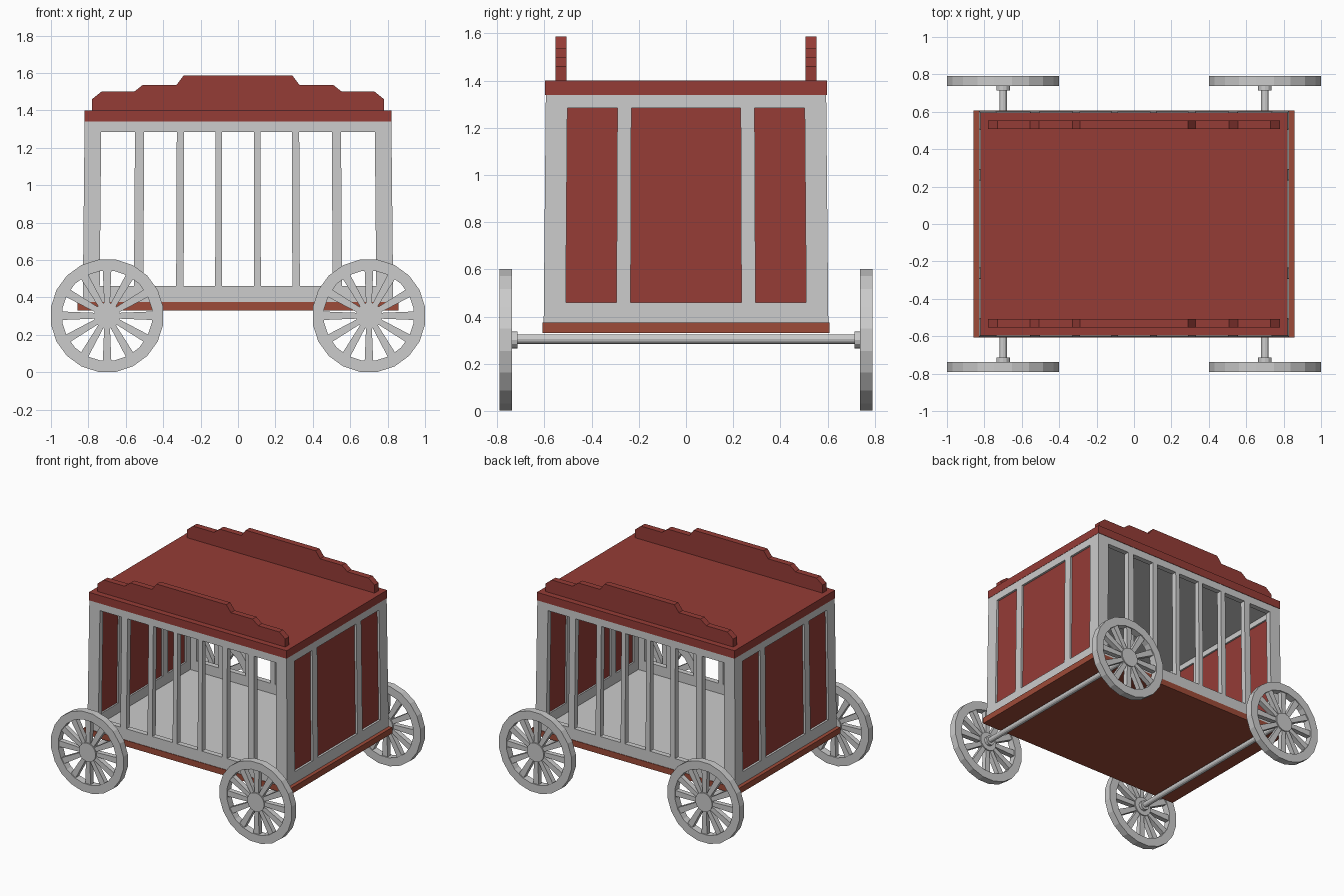
import bpy, bmesh, math
from mathutils import Matrix, Vector

if "Cube" in bpy.data.objects:
    bpy.data.objects.remove(bpy.data.objects["Cube"])


def material(name, rgb):
    m = bpy.data.materials.new(name)
    m.diffuse_color = (*rgb, 1)
    m.use_nodes = True
    m.node_tree.nodes["Principled BSDF"].inputs["Base Color"].default_value = m.diffuse_color
    return m


RED = material("red_paint", (0.30, 0.045, 0.037))
BASE_RED = material("base_red_paint", (0.34, 0.07, 0.04))


def finish(name, bm, mat=None):
    bmesh.ops.recalc_face_normals(bm, faces=bm.faces)
    me = bpy.data.meshes.new(name)
    bm.to_mesh(me)
    bm.free()
    ob = bpy.data.objects.new(name, me)
    bpy.context.collection.objects.link(ob)
    if mat:
        me.materials.append(mat)
    return ob


def add_box(bm, x0, x1, y0, y1, z0, z1):
    size = Matrix.Diagonal((abs(x1 - x0), abs(y1 - y0), abs(z1 - z0), 1))
    mid = Matrix.Translation(((x0 + x1) / 2, (y0 + y1) / 2, (z0 + z1) / 2))
    bmesh.ops.create_cube(bm, size=1, matrix=mid @ size)


def taper(bm):
    # the cage narrows slightly towards the roof
    for v in bm.verts:
        t = (v.co.z - 0.375) / 0.965
        v.co.x *= 1 - 0.012 * t
        v.co.y *= 1 - 0.015 * t


def boxes(name, parts, mat=None, tapered=False):
    bm = bmesh.new()
    for p in parts:
        add_box(bm, *p)
    if tapered:
        taper(bm)
    return finish(name, bm, mat)


def extrude_y(bm, pts, y0, y1):
    f = bm.faces.new([bm.verts.new((x, y0, z)) for x, z in pts])
    r = bmesh.ops.extrude_face_region(bm, geom=[f])
    vs = [g for g in r["geom"] if isinstance(g, bmesh.types.BMVert)]
    bmesh.ops.translate(bm, verts=vs, vec=(0, y1 - y0, 0))


def ring(r, n, phase=0.0):
    return [(r * math.cos(phase + 2 * math.pi * i / n),
             r * math.sin(phase + 2 * math.pi * i / n)) for i in range(n)]


# base, floor, ceiling and roof
boxes("base_board", [(-0.858, 0.858, -0.607, 0.607, 0.33, 0.375)], BASE_RED)
boxes("floor", [(-0.80, 0.80, -0.575, 0.575, 0.37, 0.385)])
boxes("ceiling", [(-0.79, 0.79, -0.565, 0.565, 1.325, 1.345)])
boxes("roof", [(-0.822, 0.822, -0.597, 0.597, 1.34, 1.40)], RED)

Z0, Z1, ZA, ZB = 0.375, 1.34, 0.46, 1.285   # frame and opening heights
X, Y, D = 0.83, 0.603, 0.04                # cage half sizes and frame depth

# barred long sides
for name, s in (("front", -1), ("back", 1)):
    yo, yi = s * Y, s * (Y - D)
    parts = [(-X, X, yi, yo, Z0, ZA), (-X, X, yi, yo, ZB, Z1)]
    for m in (-1, 1):
        parts.append((m * 0.74, m * X, yi, yo, ZA, ZB))
        for x, w in ((0.104, 0.018), (0.311, 0.02), (0.532, 0.025)):
            parts.append((m * x - w, m * x + w, yi, yo, ZA, ZB))
    boxes(name + "_bars", parts, tapered=True)

# panelled ends
for name, s in (("left", -1), ("right", 1)):
    xo, xi = s * X, s * (X - D)
    yi = Y - D
    parts = [(xi, xo, -yi, yi, Z0, ZA), (xi, xo, -yi, yi, ZB, Z1)]
    for m in (-1, 1):
        parts.append((xi, xo, m * 0.51, m * yi, ZA, ZB))
        parts.append((xi, xo, m * 0.235, m * 0.295, ZA, ZB))
    boxes(name + "_end_frame", parts, tapered=True)
    boxes(name + "_end_panel",
          [(s * 0.802, s * 0.814, -0.53, 0.53, 0.44, 1.30)], RED, True)

# stepped crests on the roof
half = [(0.78, 1.395), (0.78, 1.46), (0.73, 1.5), (0.555, 1.5), (0.508, 1.537),
        (0.328, 1.537), (0.29, 1.587)]
profile = half + [(-x, z) for x, z in reversed(half)]
for name, s in (("front", -1), ("back", 1)):
    bm = bmesh.new()
    extrude_y(bm, profile, s * 0.507, s * 0.553)
    finish(name + "_roof_crest", bm, RED)


def wheel(name, cx, s):
    cz, y0, y1 = 0.302, s * 0.737, s * 0.79
    bm = bmesh.new()
    # rim
    n = 20
    ph = math.radians(9)
    loops = []
    for r, y in ((0.3037, y0), (0.3037, y1), (0.242, y1), (0.242, y0)):
        loops.append([bm.verts.new((a, y, b)) for a, b in ring(r, n, ph)])
    for k in range(4):
        a, b = loops[k], loops[(k + 1) % 4]
        for i in range(n):
            j = (i + 1) % n
            bm.faces.new((a[i], a[j], b[j], b[i]))
    # hub and inner collar
    extrude_y(bm, ring(0.07, n, ph), y0, y1)
    extrude_y(bm, ring(0.036, 12), s * 0.715, y0 + s * 0.01)
    # spokes
    for k in range(12):
        rot = Matrix.Rotation(k * math.pi / 6, 3, 'Y')
        quad = [(0.05, -0.015), (0.25, -0.023), (0.25, 0.023), (0.05, 0.015)]
        pts = [rot @ Vector((x, 0, z)) for x, z in quad]
        extrude_y(bm, [(p.x, p.z) for p in pts], y0 + s * 0.008, y1 - s * 0.008)
    bmesh.ops.translate(bm, verts=bm.verts, vec=(cx, 0, cz))
    finish(name, bm)


# wheels and axles
for end, cx in (("left", -0.7), ("right", 0.7)):
    for side, s in (("front", -1), ("back", 1)):
        wheel(f"{side}_{end}_wheel", cx, s)
    bm = bmesh.new()
    extrude_y(bm, [(cx + x, 0.305 + z) for x, z in ring(0.02, 12)], -0.74, 0.74)
    finish(end + "_axle", bm)
